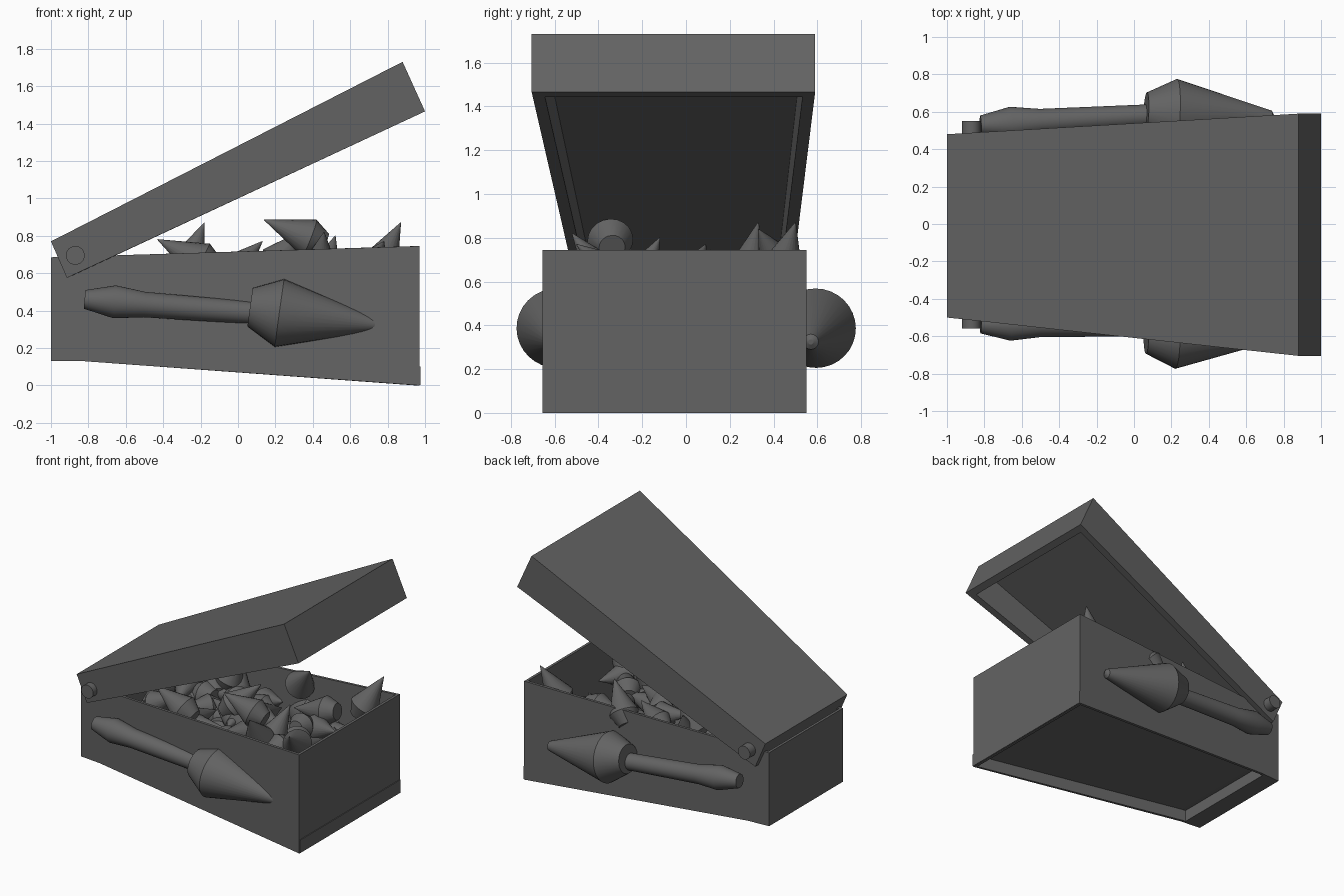
import bpy, bmesh, math, random
from mathutils import Vector

random.seed(7)
if "Cube" in bpy.data.objects:
    bpy.data.objects.remove(bpy.data.objects["Cube"], do_unlink=True)

grey = bpy.data.materials.new("dark_grey")
grey.use_nodes = True
colour = (0.125, 0.125, 0.125, 1)
grey.diffuse_color = colour
grey.node_tree.nodes["Principled BSDF"].inputs["Base Color"].default_value = colour


def finish(name, bm):
    bmesh.ops.recalc_face_normals(bm, faces=bm.faces)
    mesh = bpy.data.meshes.new(name)
    bm.to_mesh(mesh)
    bm.free()
    mesh.materials.append(grey)
    obj = bpy.data.objects.new(name, mesh)
    bpy.context.collection.objects.link(obj)
    return obj


def prism(name, outline, sides, open_edges=(), wall=0):
    """Side outline (x, z) stretched between two y limits; open edges become gaps in a walled shell."""
    bm = bmesh.new()
    rows = [[bm.verts.new((x, sides(x)[s], z)) for x, z in outline] for s in (0, 1)]
    for row in rows:
        bm.faces.new(row)
    n = len(outline)
    rims = [bm.faces.new((rows[0][i], rows[0][(i + 1) % n], rows[1][(i + 1) % n], rows[1][i]))
            for i in range(n)]
    bmesh.ops.recalc_face_normals(bm, faces=bm.faces)
    bmesh.ops.delete(bm, geom=[rims[i] for i in open_edges], context='FACES')
    obj = finish(name, bm)
    if wall:
        mod = obj.modifiers.new("wall", 'SOLIDIFY')
        mod.thickness = wall
        mod.offset = -1
        mod.use_even_offset = True
    return obj


def lathe(name, rings, sides=32):
    """Round body through (centre, radius) rings."""
    bm = bmesh.new()
    axis = (rings[-1][0] - rings[0][0]).normalized()
    u = axis.cross(Vector((0, 1, 0.01))).normalized()
    v = axis.cross(u)
    loops = []
    for c, r in rings:
        loops.append([bm.verts.new(c + r * (u * math.cos(a) + v * math.sin(a)))
                      for a in (math.tau * i / sides for i in range(sides))])
    for a, b in zip(loops, loops[1:]):
        for i in range(sides):
            j = (i + 1) % sides
            bm.faces.new((a[i], a[j], b[j], b[i]))
    bm.faces.new(loops[0])
    bm.faces.new(loops[-1])
    return finish(name, bm)


def box_sides(x, grow=0.0):
    t = (x + 1) / 1.97
    return (-0.45 - 0.205 * t - grow, 0.435 + 0.115 * t + grow)


def lid_sides(x):
    return (-0.705, 0.59) if x > 0 else (-0.5, 0.48)


# Box: walls, raised floor, flat heel and front lip
prism("box_walls", [(-1, 0.13), (-0.83, 0.13), (0.97, 0), (0.97, 0.745), (-1, 0.685)],
      box_sides, (0, 1, 3), 0.02)
prism("box_floor", [(-0.98, 0.22), (-0.83, 0.22), (0.96, 0.09), (0.96, 0.11), (-0.98, 0.24)],
      lambda x: box_sides(x, -0.01))
prism("box_heel", [(-0.995, 0.13), (-0.86, 0.13), (-0.86, 0.23), (-0.995, 0.23)],
      lambda x: box_sides(x, -0.005))
prism("front_lip", [(0.96, 0.002), (0.976, 0.002), (0.976, 0.1), (0.96, 0.1)],
      lambda x: box_sides(x, -0.002))

# Open lid, hollow underneath
prism("lid", [(-1, 0.77), (0.88, 1.73), (1, 1.465), (-0.915, 0.575)], lid_sides, (2,), 0.055)

round_parts = []

# Hinge pins
for label, y0, y1 in (("right", -0.56, -0.43), ("left", 0.55, 0.42)):
    round_parts.append(lathe(label + "_hinge_pin", [
        (Vector((-0.87, y0, 0.695)), 0.05), (Vector((-0.87, y1, 0.695)), 0.05)]))

# Stake on each side wall: (x, z, radius) for handle and head
handle = [(-0.82, 0.46, 0.05), (-0.66, 0.447, 0.088), (-0.5, 0.432, 0.068), (0.09, 0.387, 0.06)]
head = [(0.065, 0.418, 0.104), (0.222, 0.387, 0.183), (0.735, 0.325, 0.035), (0.748, 0.324, 0.012)]
for label, handle_y, head_y in (("right", (-0.535, -0.54), (-0.59, -0.595)),
                                ("left", (0.53, 0.58), (0.6, 0.57))):
    for part, profile, ys in (("handle", handle, handle_y), ("head", head, head_y)):
        x0, x1 = profile[0][0], profile[-1][0]
        rings = [(Vector((x, ys[0] + (ys[1] - ys[0]) * (x - x0) / (x1 - x0), z)), r)
                 for x, z, r in profile]
        round_parts.append(lathe(f"{label}_stake_{part}", rings))


# Heap of pointed tips in the box
def spike(tip, direction, size=1.0):
    d = Vector(direction).normalized() * size
    tip = Vector(tip)
    round_parts.append(lathe("spike", [
        (tip - d * 0.35, 0.06 * size), (tip - d * 0.26, 0.105 * size), (tip, 0.002)], 20))


for tip, direction in (
        ((-0.43, -0.36, 0.78), (-1, 0, 0.5)), ((-0.27, 0.42, 0.77), (-0.2, 0.5, 1)),
        ((-0.18, 0.33, 0.87), (0.4, 0.2, 1)), ((0.14, -0.37, 0.885), (-1, -0.1, 0.4)),
        ((0.13, 0.09, 0.77), (0.7, 0.3, 0.7)), ((0.37, 0.33, 0.84), (0.6, -0.4, 0.7)),
        ((0.52, -0.12, 0.8), (0.3, 0.5, 1)), ((0.46, -0.52, 0.82), (0.1, -0.6, 0.8)),
        ((0.87, 0.5, 0.87), (0.5, 0.3, 1)), ((0.78, -0.5, 0.77), (0.3, -0.8, 0.6))):
    spike(tip, direction)

for level, count in ((0.4, 28), (0.54, 34)):
    for i in range(count):
        x = -0.75 + 1.5 * (i + random.random()) / count
        low, high = box_sides(x, -0.19)
        a = random.uniform(0, math.tau)
        d = Vector((math.cos(a), math.sin(a), random.uniform(-0.2, 0.6))).normalized()
        centre = Vector((x, random.uniform(low, high), level + random.uniform(-0.04, 0.05)))
        spike(centre + d * 0.17, d, random.uniform(0.85, 1.0))

# Smooth the round parts, keeping their edges crisp
bpy.ops.object.select_all(action='DESELECT')
for obj in round_parts:
    obj.select_set(True)
bpy.context.view_layer.objects.active = round_parts[0]
bpy.ops.object.shade_smooth_by_angle(angle=math.radians(25))
